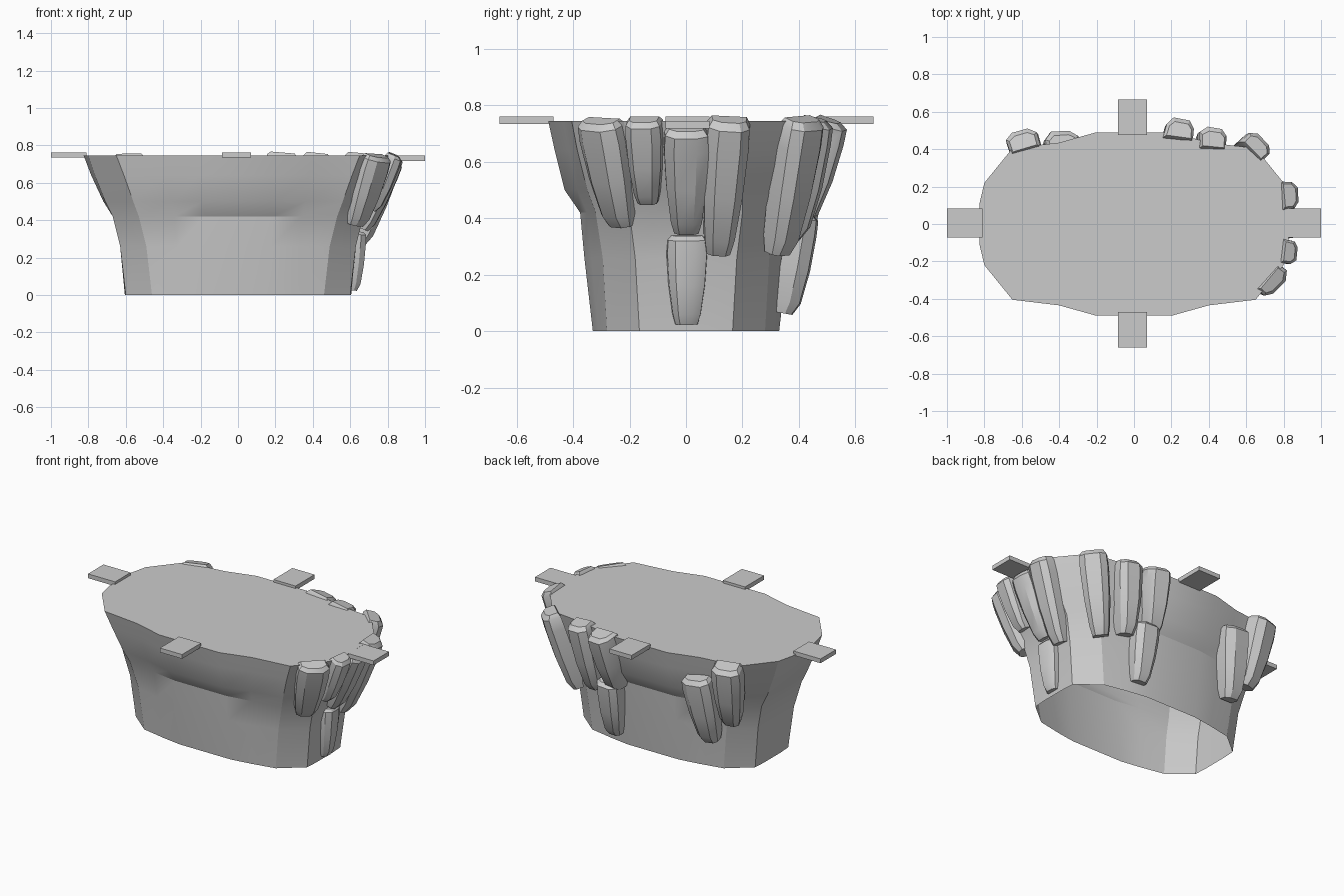
import bpy, bmesh, math, random
from mathutils import Vector

if "Cube" in bpy.data.objects:
    bpy.data.objects.remove(bpy.data.objects["Cube"])

random.seed(4)


def finish(name, bm, angle):
    bmesh.ops.recalc_face_normals(bm, faces=bm.faces)
    me = bpy.data.meshes.new(name)
    bm.to_mesh(me)
    bm.free()
    ob = bpy.data.objects.new(name, me)
    bpy.context.collection.objects.link(ob)
    bpy.ops.object.select_all(action='DESELECT')
    ob.select_set(True)
    bpy.context.view_layer.objects.active = ob
    if angle:
        bpy.ops.object.shade_smooth_by_angle(angle=math.radians(angle))
    return ob


def loft(bm, rings, cap_start, cap_end):
    loops = [[bm.verts.new(p) for p in r] for r in rings]
    for a, b in zip(loops, loops[1:]):
        for i in range(len(a)):
            j = (i + 1) % len(a)
            bm.faces.new((a[i], a[j], b[j], b[i]))
    if cap_start:
        bm.faces.new(loops[0][::-1])
    if cap_end:
        bm.faces.new(loops[-1])


def mirrored_ring(quarter, z):
    q = quarter
    pts = (q + [(-x, y) for x, y in reversed(q)]
           + [(-x, -y) for x, y in q] + [(x, -y) for x, y in reversed(q)])
    return [(x, y, z) for x, y in pts]


# Flared pedestal body, open underneath, closed flat top
levels = [
    (0.00, [(.605, .08), (.60, .165), (.46, .28), (.31, .31), (.18, .33)]),
    (0.26, [(.63, .09), (.63, .18), (.49, .295), (.33, .335), (.18, .36)]),
    (0.42, [(.67, .10), (.67, .20), (.53, .32), (.34, .35), (.18, .375)]),
    (0.50, [(.72, .10), (.71, .20), (.56, .35), (.36, .385), (.19, .43)]),
    (0.64, [(.785, .11), (.765, .21), (.61, .385), (.385, .415), (.20, .465)]),
    (0.745, [(.825, .115), (.80, .22), (.65, .405), (.40, .435), (.21, .488)]),
]
bm = bmesh.new()
loft(bm, [mirrored_ring(q, z) for z, q in levels], False, True)
finish("pedestal_body", bm, 22)

# Four flat tabs around the rim
for name, x, y, z, sx, sy in [
        ("left_tab", -.905, .005, .7475, .19, .155),
        ("right_tab", .905, .005, .731, .19, .155),
        ("front_tab", -.007, -.565, .7475, .155, .19),
        ("back_tab", -.007, .57, .7475, .155, .19)]:
    bm = bmesh.new()
    bmesh.ops.create_cube(bm, size=1)
    for v in bm.verts:
        v.co = Vector((v.co.x * sx + x, v.co.y * sy + y, v.co.z * .027 + z))
    finish(name, bm, 0)


# Chiselled stone slab: tapered, hugging the wall between two points
def stone(name, bottom, top, facing, width, depth, taper=.55):
    b, t = Vector(bottom), Vector(top)
    axis = (t - b).normalized()
    f = math.radians(facing)
    out = Vector((math.cos(f), math.sin(f), 0))
    out = (out - axis * out.dot(axis)).normalized()
    side = axis.cross(out)
    section = [(-.5, -.35), (-.5, .5), (-.28, .95), (.25, 1), (.5, .6), (.5, -.35)]
    section = [(u * random.uniform(.9, 1.05), v * random.uniform(.9, 1.05))
               for u, v in section]
    rings = []
    for k, w, d in [(0, taper, .55), (.12, taper + .15, .85), (.45, .9, 1),
                    (.8, 1, 1), (.95, .96, .95), (1, .78, .65)]:
        c = b.lerp(t, k)
        rings.append([c + side * (u * w * width) + out * (v * d * depth)
                      for u, v in section])
    bm = bmesh.new()
    loft(bm, rings, True, True)
    finish(name, bm, 30)


stones = [
    # right end, upper row
    ((.62, -.225, .38), (.735, -.30, .75), -40, .19, .075),
    ((.70, -.135, .46), (.82, -.15, .755), -8, .135, .07),
    ((.66, .00, .355), (.825, .00, .725), 0, .155, .075),
    ((.64, .115, .28), (.82, .155, .755), 6, .155, .08),
    # back right, upper row
    ((.52, .32, .28), (.65, .405, .755), 45, .17, .085),
    ((.37, .35, .33), (.425, .435, .755), 85, .155, .10),
    ((.20, .375, .39), (.245, .485, .755), 82, .17, .09),
    # back left pair
    ((-.55, .32, .34), (-.59, .425, .75), 108, .18, .10),
    ((-.42, .335, .20), (-.38, .42, .62), 98, .19, .095),
    # lower row
    ((.605, .00, .025), (.635, .00, .34), 0, .145, .055),
    ((.25, .335, .065), (.25, .40, .42), 85, .17, .075),
]
for i, s in enumerate(stones):
    stone("stone_%02d" % (i + 1), *s)
